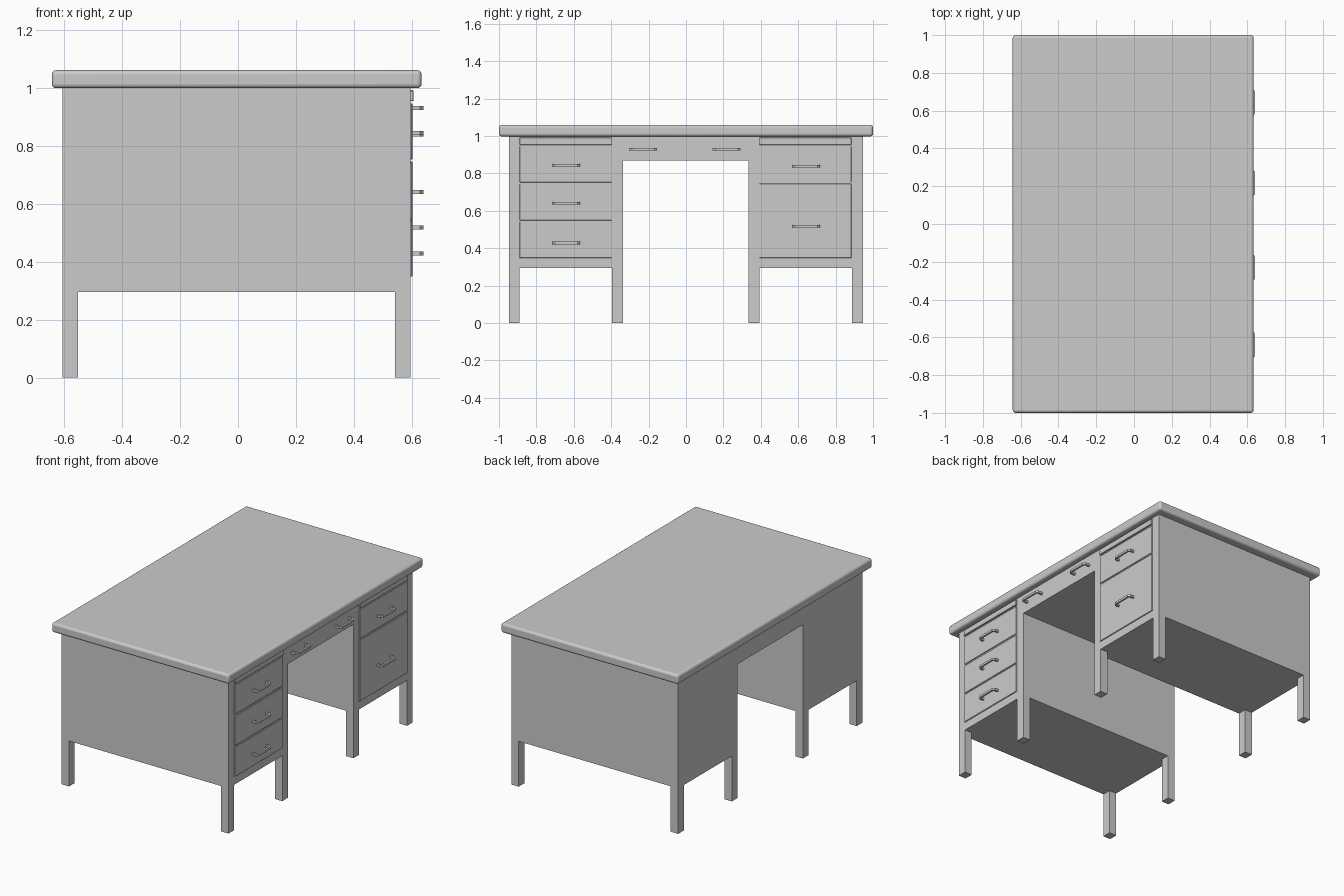
import bpy, bmesh

if "Cube" in bpy.data.objects:
    bpy.data.objects.remove(bpy.data.objects["Cube"])

X0, X1 = -0.605, 0.595      # carcass back and drawer face


def make(name, bm):
    bmesh.ops.recalc_face_normals(bm, faces=bm.faces)
    me = bpy.data.meshes.new(name)
    bm.to_mesh(me)
    bm.free()
    ob = bpy.data.objects.new(name, me)
    bpy.context.collection.objects.link(ob)
    return ob


def box(name, x, y, z, bevel=0, segments=1):
    bm = bmesh.new()
    bmesh.ops.create_cube(bm, size=1)
    for v in bm.verts:
        for i, (a, b) in enumerate((x, y, z)):
            v.co[i] = (a + b) / 2 + v.co[i] * (b - a)
    ob = make(name, bm)
    if bevel:
        m = ob.modifiers.new("round", 'BEVEL')
        m.width, m.segments = bevel, segments
    return ob


def handle(name, y, z, w=0.074, t=0.012, x0=X1, x1=0.64):
    # bent bar pull: outer outline then inner outline, extruded vertically
    pts = [(x0, -w), (x1 - 0.012, -w), (x1, -w + 0.014),
           (x1, w - 0.014), (x1 - 0.012, w), (x0, w),
           (x0, w - t), (x1 - 0.016, w - t), (x1 - t, w - t - 0.007),
           (x1 - t, -w + t + 0.007), (x1 - 0.016, -w + t), (x0, -w + t)]
    bm = bmesh.new()
    f = bm.faces.new([bm.verts.new((px, y + py, z - 0.007)) for px, py in pts])
    r = bmesh.ops.extrude_face_region(bm, geom=[f])
    bmesh.ops.translate(bm, vec=(0, 0, 0.014),
                        verts=[g for g in r["geom"] if isinstance(g, bmesh.types.BMVert)])
    return make(name, bm)


# desk top with rounded edges
top = box("desk_top", (-0.642, 0.633), (-1, 1), (0.998, 1.06), 0.015, 4)
bpy.context.view_layer.objects.active = top
top.select_set(True)
bpy.ops.object.shade_smooth_by_angle()

# pedestals and their four legs each
for side, y0, y1 in (("left", -0.947, -0.337), ("right", 0.335, 0.945)):
    box(side + "_pedestal", (X0, X1), (y0, y1), (0.295, 1.0))
    for i, lx in enumerate((X0, X1 - 0.053)):
        for j, ly in enumerate((y0, y1 - 0.058)):
            box(f"{side}_leg_{i}{j}", (lx, lx + 0.053), (ly, ly + 0.058), (0, 0.296))

# centre drawer box over the knee space
box("centre_drawer", (X0, X1), (-0.338, 0.336), (0.87, 1.0))
for y in (-0.23, 0.217):
    handle("centre_handle", y, 0.93)

# drawer fronts (bottom, top, handle height) and pull-out boards
stacks = {"left": (-0.89, -0.397, [(0.348, 0.541, 0.428), (0.549, 0.742, 0.64), (0.752, 0.945, 0.843)]),
          "right": (0.392, 0.885, [(0.348, 0.745, 0.517), (0.753, 0.945, 0.838)])}
for side, (y0, y1, drawers) in stacks.items():
    for i, (z0, z1, hz) in enumerate(drawers):
        box(f"{side}_drawer_{i}", (0.56, 0.601), (y0, y1), (z0, z1), 0.002)
        handle(f"{side}_handle_{i}", (y0 + y1) / 2 + 0.004, hz)
    box(side + "_pull_out_board", (0.56, 0.605), (y0, y1), (0.953, 0.991), 0.002)
